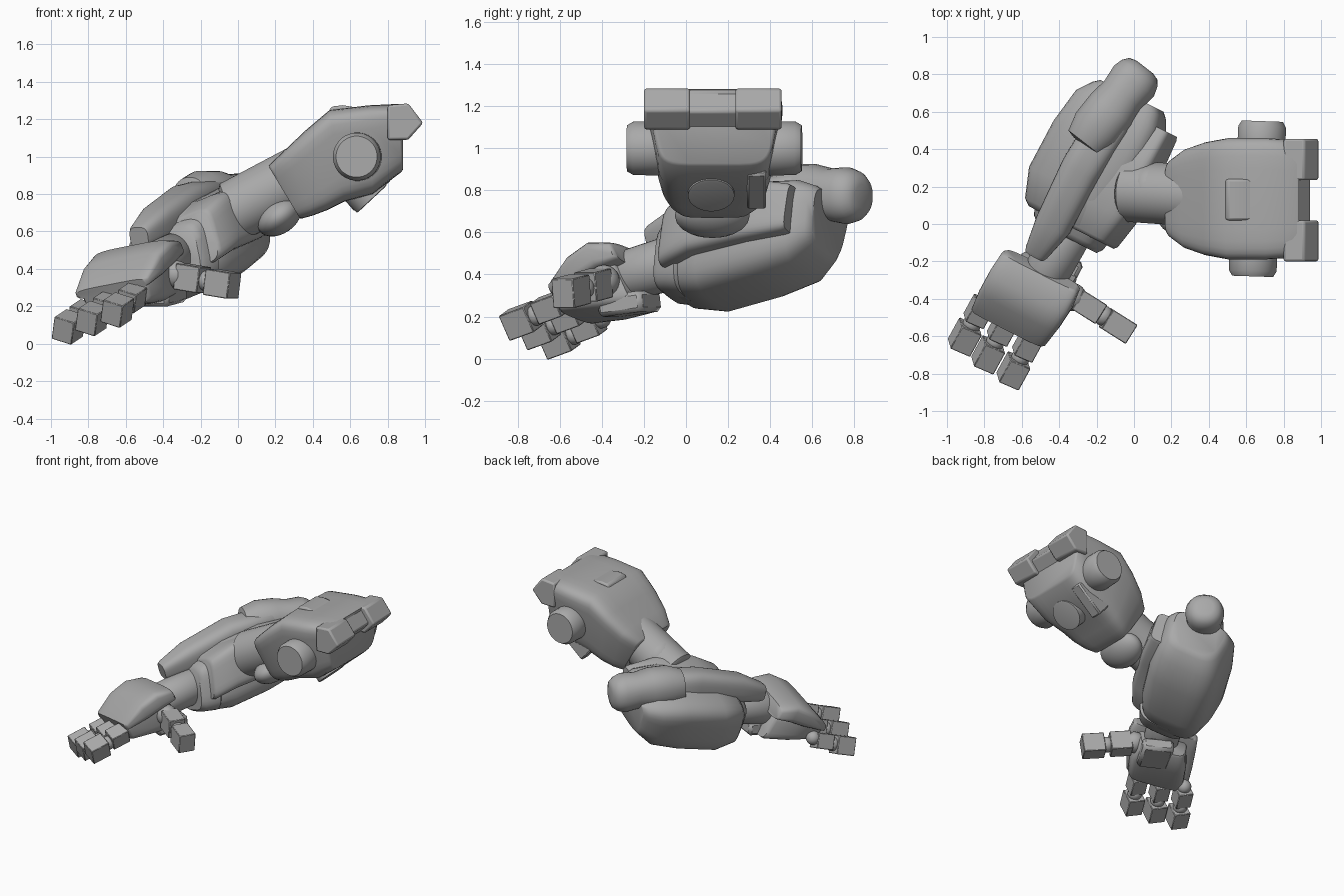
import bpy, bmesh, math
from mathutils import Vector as V

if "Cube" in bpy.data.objects:
    bpy.data.objects.remove(bpy.data.objects["Cube"])

grey = bpy.data.materials.new("plain_grey")
grey.diffuse_color = (0.4, 0.4, 0.4, 1)
grey.use_nodes = True
grey.node_tree.nodes["Principled BSDF"].inputs["Base Color"].default_value = grey.diffuse_color

# Horizontal forearm direction, elbow to hand, and its sideways partner
ALONG = V((-0.45, -0.89, 0))
ACROSS = V((0.89, -0.45, 0))


def finish(name, bm, bevel=0.0, angle=35, segments=2):
    bmesh.ops.recalc_face_normals(bm, faces=bm.faces[:])
    mesh = bpy.data.meshes.new(name)
    bm.to_mesh(mesh)
    bm.free()
    ob = bpy.data.objects.new(name, mesh)
    bpy.context.collection.objects.link(ob)
    mesh.materials.append(grey)
    if bevel:
        m = ob.modifiers.new("soft_edges", 'BEVEL')
        m.width, m.segments = bevel, segments
        m.limit_method, m.angle_limit = 'ANGLE', math.radians(30)
    bpy.ops.object.select_all(action='DESELECT')
    ob.select_set(True)
    bpy.context.view_layer.objects.active = ob
    bpy.ops.object.shade_smooth_by_angle(angle=math.radians(angle))
    return ob


def loft(name, sections, power=3.5, n=32, lip=0.03, shrink=0.86, angle=48):
    """Skin of rounded-box rings; section = centre, half up, half side, lower width ratio."""
    rings = []
    for c, up, side, low in sections:
        ring = []
        for i in range(n):
            t = 2 * math.pi * (i + 0.5) / n
            a, b = (math.copysign(abs(f(t)) ** (2 / power), f(t)) for f in (math.cos, math.sin))
            ring.append(c + up * b + side * a * (low + (1 - low) * (b + 1) / 2))
        rings.append((c, ring))

    def end(i, j):
        c, ring = rings[i]
        out = (c - rings[j][0]).normalized() * lip
        return c, [c + (p - c) * shrink + out for p in ring]
    if lip:
        rings = [end(0, 1)] + rings + [end(-1, -2)]
    bm = bmesh.new()
    vs = [[bm.verts.new(p) for p in ring] for c, ring in rings]
    for a, b in zip(vs, vs[1:]):
        for i in range(n):
            bm.faces.new((a[i], a[(i + 1) % n], b[(i + 1) % n], b[i]))
    bm.faces.new(vs[0])
    bm.faces.new(vs[-1])
    return finish(name, bm, angle=angle)


def tube(name, path, power=2, n=32, lip=0.02, shrink=0.86):
    """Round bar through (point, radius) pairs."""
    d = (V(path[-1][0]) - V(path[0][0])).normalized()
    side = d.cross(V((0, 0, 1))).normalized()
    up = side.cross(d)
    return loft(name, [(V(p), up * r, side * r, 1) for p, r in path], power, n, lip, shrink)


def ball(name, c, r, scale=(1, 1, 1), turn=0):
    bm = bmesh.new()
    bmesh.ops.create_uvsphere(bm, u_segments=24, v_segments=14, radius=r)
    ob = finish(name, bm, angle=60)
    ob.location, ob.scale, ob.rotation_euler = c, scale, (0, turn, 0)
    return ob


def block(name, c, d, size, bevel=0.004, roll=0.0):
    """Box whose length runs along d, rolled about it."""
    d = V(d).normalized()
    s0 = d.cross(V((0, 0, 1))).normalized()
    u0 = s0.cross(d)
    s = s0 * math.cos(roll) + u0 * math.sin(roll)
    u = u0 * math.cos(roll) - s0 * math.sin(roll)
    bm = bmesh.new()
    bmesh.ops.create_cube(bm, size=1)
    for v in bm.verts:
        v.co = V(c) + d * v.co.x * size[0] + s * v.co.y * size[1] + u * v.co.z * size[2]
    return finish(name, bm, bevel, segments=1)


def plate(name, profile, y0, y1, bevel=0.012):
    """Side profile in x and z, given thickness in y."""
    bm = bmesh.new()
    f = bm.faces.new([bm.verts.new((x, y0, z)) for x, z in profile])
    ext = bmesh.ops.extrude_face_region(bm, geom=[f])
    for v in ext['geom']:
        if isinstance(v, bmesh.types.BMVert):
            v.co.y = y1
    return finish(name, bm, bevel)


# Upper arm casing: top x,z / bottom x,z / half widths top and bottom
casing = []
for tx, tz, bx, bz, wt, wb in [
        (0.17, 0.96, 0.345, 0.67, 0.215, 0.18), (0.25, 1.035, 0.40, 0.685, 0.28, 0.21),
        (0.36, 1.14, 0.48, 0.715, 0.32, 0.235), (0.49, 1.25, 0.57, 0.76, 0.345, 0.25),
        (0.70, 1.275, 0.72, 0.80, 0.345, 0.25), (0.87, 1.283, 0.87, 0.915, 0.33, 0.26)]:
    t, b = V((tx, 0.135, tz)), V((bx, 0.135, bz))
    casing.append(((t + b) / 2, (t - b) / 2, V((0, wt, 0)), wb / wt))
loft("upper_arm_casing", casing, 6, lip=0.012, shrink=0.95)

# Shoulder rim lugs with a shallow recess between, raised ridge, side discs
LUG = [(0.80, 1.275), (0.91, 1.285), (0.99, 1.18), (0.91, 1.09), (0.80, 1.09)]
plate("shoulder_rim_right", LUG, -0.2, 0.02)
plate("shoulder_rim_left", LUG, 0.235, 0.455)
plate("shoulder_rim_middle", [(x if x < 0.85 else x - 0.045, z - 0.005) for x, z in LUG], 0.0, 0.25)
plate("top_ridge", [(0.46, 1.2), (0.50, 1.268), (0.56, 1.275), (0.64, 1.262), (0.6, 1.2)], 0.02, 0.24)
tube("side_disc_right", [((0.64, -0.1, 1.0), 0.13), ((0.635, -0.25, 1.0), 0.128)], lip=0.03)
tube("side_disc_left", [((0.68, 0.38, 1.0), 0.13), ((0.685, 0.52, 1.0), 0.128)], lip=0.03)
tube("under_socket", [((0.58, 0.12, 0.92), 0.115), ((0.715, 0.12, 0.775), 0.11)], lip=0.003)
block("under_fin", (0.68, 0.335, 0.84), (0.7, 0, 0.6), (0.26, 0.09, 0.13), 0.01)

# Elbow
tube("elbow_tube", [((-0.02, 0.175, 0.71), 0.165), ((0.34, 0.15, 0.90), 0.165)])
ball("elbow_cap", (0.085, 0.18, 0.80), 0.135, (0.9, 1.05, 1))
ball("elbow_under_pad", (0.22, 0.125, 0.68), 0.115, (1.15, 1.55, 0.8), math.radians(-35))

# Forearm: distance along, sideways offset, centre height, half width, half height
ROLL = math.radians(20)
SIDE = ACROSS * math.cos(ROLL) + V((0, 0, math.sin(ROLL)))
UP = V((0, 0, math.cos(ROLL))) - ACROSS * math.sin(ROLL)


def arm_sections(rows, low):
    return [(ALONG * t + ACROSS * s + V((0, 0, z)), UP * h, SIDE * w, low)
            for t, s, z, w, h in rows]


loft("forearm_shell", arm_sections([
    (-0.58, -0.31, 0.63, 0.23, 0.16), (-0.50, -0.315, 0.60, 0.28, 0.21),
    (-0.30, -0.32, 0.56, 0.305, 0.24), (-0.02, -0.33, 0.49, 0.30, 0.24),
    (0.14, -0.325, 0.46, 0.25, 0.20)], 0.8), 3.8)
loft("forearm_inner_plate", arm_sections([
    (-0.50, -0.11, 0.70, 0.10, 0.12), (-0.25, -0.14, 0.68, 0.14, 0.16),
    (0.0, -0.17, 0.62, 0.17, 0.16), (0.15, -0.19, 0.55, 0.16, 0.15)], 0.9), 5,
    lip=0.02, shrink=0.92)
loft("forearm_cuff", arm_sections([
    (0.10, -0.29, 0.47, 0.24, 0.20), (0.20, -0.28, 0.45, 0.21, 0.17)], 0.8), 4)

# Outer bar and its rounded end behind the elbow
tube("outer_bar", [((-0.12, 0.56, 0.78), 0.11), ((-0.28, 0.30, 0.74), 0.11),
                   ((-0.43, 0.0, 0.64), 0.10), ((-0.52, -0.15, 0.575), 0.065)], 3)
tube("bar_end_sleeve", [((-0.26, 0.43, 0.775), 0.115), ((-0.20, 0.51, 0.785), 0.14),
                        ((-0.12, 0.61, 0.785), 0.14), ((-0.06, 0.69, 0.78), 0.125),
                        ((0.0, 0.765, 0.775), 0.135), ((0.03, 0.805, 0.773), 0.12),
                        ((0.05, 0.83, 0.772), 0.095)], 2.2, lip=0.012, shrink=0.6)

# Wrist and palm
tube("wrist", [((-0.34, -0.02, 0.47), 0.13), ((-0.52, -0.36, 0.37), 0.12)])


def hand_sections(rows, low):
    across = V((0.87, -0.44, 0.17))
    return [(V((x, y, z)), V((-0.30 * h, -0.36 * h, 0.88 * h)), across * w, low)
            for x, y, z, w, h in rows]


loft("hand_back_plate", hand_sections([
    (-0.50, -0.255, 0.475, 0.235, 0.055), (-0.55, -0.35, 0.455, 0.245, 0.08),
    (-0.61, -0.45, 0.39, 0.24, 0.075), (-0.67, -0.55, 0.30, 0.225, 0.03)], 1), 4.5,
    lip=0.012, shrink=0.93)
loft("palm", hand_sections([
    (-0.47, -0.25, 0.34, 0.18, 0.12), (-0.55, -0.39, 0.31, 0.21, 0.12),
    (-0.64, -0.53, 0.25, 0.21, 0.07)], 0.9), 5, lip=0.015, shrink=0.93)
block("palm_heel", (-0.42, -0.27, 0.26), (-0.45, -0.85, -0.12), (0.24, 0.22, 0.10), 0.02)

# Three fingers: knuckle, first link, joint, fingertip
FD = V((-0.45, -0.82, -0.30)).normalized()
for i, tip in enumerate([(-0.905, -0.605, 0.09), (-0.78, -0.70, 0.135), (-0.645, -0.785, 0.18)]):
    tip = V(tip)
    lift = V((0, 0, 0.015))
    block(f"fingertip_{i}", tip, FD, (0.14, 0.12, 0.13), roll=0.3)
    ball(f"finger_joint_{i}", tip - FD * 0.085, 0.05)
    block(f"finger_link_{i}", tip - FD * 0.165 + lift, FD, (0.13, 0.11, 0.11), roll=0.3)
    ball(f"knuckle_{i}", tip - FD * 0.24 + lift * 2, 0.05)

# Thumb
TD = V((0.84, -0.53, -0.14))
ball("thumb_knuckle", (-0.33, -0.39, 0.37), 0.075)
block("thumb_link", (-0.245, -0.44, 0.35), TD, (0.15, 0.12, 0.14))
ball("thumb_joint", (-0.165, -0.49, 0.335), 0.055)
block("thumb_tip", (-0.085, -0.545, 0.32), TD, (0.155, 0.12, 0.14))
